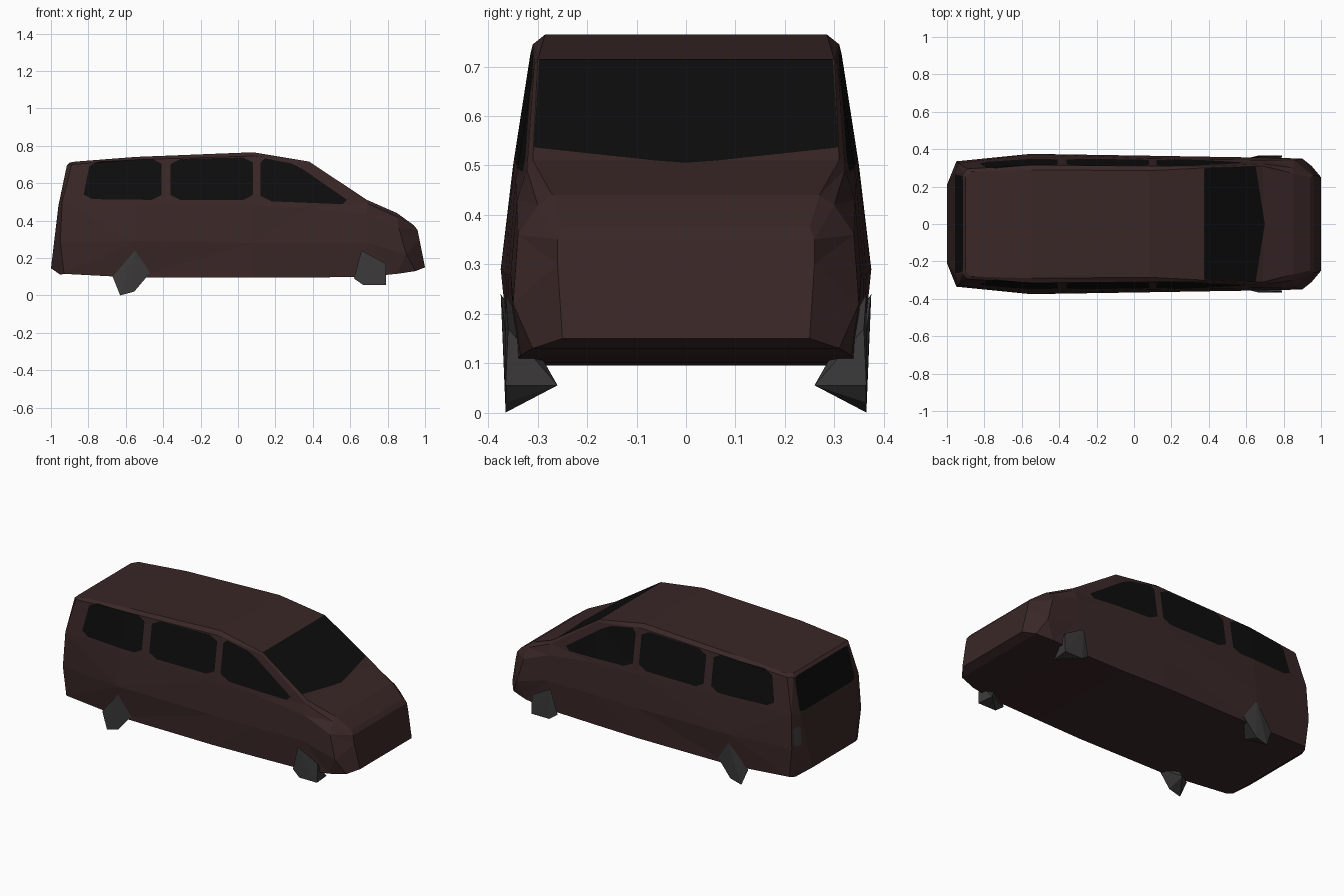
import bpy
import bmesh
from mathutils import Vector

cube = bpy.data.objects.get("Cube")
if cube:
    bpy.data.objects.remove(cube, do_unlink=True)


def make_material(name, rgb):
    mat = bpy.data.materials.new(name)
    mat.use_nodes = True
    color = (*rgb, 1.0)
    mat.diffuse_color = color
    bsdf = next(n for n in mat.node_tree.nodes if n.type == "BSDF_PRINCIPLED")
    bsdf.inputs["Base Color"].default_value = color
    return mat


paint = make_material("dark maroon paint", (.042, .020, .020))
glass = make_material("black glass", (.004, .004, .004))
rubber = make_material("wheel grey", (.045, .042, .042))


def finish(name, bm, materials):
    mesh = bpy.data.meshes.new(name)
    bm.to_mesh(mesh)
    bm.free()
    for mat in materials:
        mesh.materials.append(mat)
    obj = bpy.data.objects.new(name, mesh)
    bpy.context.collection.objects.link(obj)
    return obj


def inset_panel(bm, outline, axes, facing, limit, index, chamfer=.12):
    """Cut a convex outline into the faces that look along facing and colour it."""
    a, b = axes
    facing = Vector(facing)
    pts = []
    for i, p in enumerate(outline):
        p = Vector(p)
        for other in (outline[i - 1], outline[(i + 1) % len(outline)]):
            pts.append(p.lerp(Vector(other), chamfer))
    middle = sum(pts, Vector((0, 0))) / len(pts)
    planes = []

    def inside():
        bm.normal_update()
        found = []
        for f in bm.faces:
            c = f.calc_center_median()
            if f.normal.dot(facing) > limit and all((c - co).dot(no) > 0 for co, no in planes):
                found.append(f)
        return found

    for i, p in enumerate(pts):
        edge = pts[(i + 1) % len(pts)] - p
        across = Vector((-edge.y, edge.x)).normalized()
        if across.dot(middle - p) < 0:
            across = -across
        co, no = Vector((0, 0, 0)), Vector((0, 0, 0))
        co[a], co[b] = p
        no[a], no[b] = across
        faces = inside()
        edges = list({e for f in faces for e in f.edges})
        verts = list({v for f in faces for v in f.verts})
        bmesh.ops.bisect_plane(bm, geom=verts + edges + faces, dist=.00001,
                               plane_co=co, plane_no=no)
        planes.append((co, no))
    for f in inside():
        f.material_index = index


# Body: half sections from tail to nose, each running from floor to roof
def section(x, *rows):
    return [(x, y, z) for y, z in rows]


stations = [
    [(-.95, .30, .11), (-1, .21, .145), (-.96, .27, .48), (-.915, .27, .695), (-.90, .25, .71)],
    [(-.93, .33, .115), (-.95, .335, .29), (-.94, .325, .5), (-.89, .295, .70), (-.87, .28, .715)],
    section(-.55, (.355, .095), (.375, .29), (.35, .5), (.315, .725), (.29, .74)),
    section(.08, (.36, .095), (.365, .28), (.35, .48), (.31, .745), (.285, .765)),
    section(.38, (.35, .095), (.36, .28), (.345, .47), (.307, .703), (.30, .715)),
    section(.69, (.345, .1), (.355, .28), (.342, .43), (.322, .492), (.31, .51)),
    [(.85, .335, .115), (.90, .35, .22), (.86, .34, .36), (.85, .30, .42), (.85, .27, .44)],
    [(.95, .31, .13), (1, .25, .15), (.97, .26, .30), (.96, .26, .35), (.94, .25, .375)],
]

bm = bmesh.new()
rings = []
for half in stations:
    left = [bm.verts.new(p) for p in half]
    right = [bm.verts.new((x, -y, z)) for x, y, z in half]
    rings.append(left + right[::-1])
for r, s in zip(rings, rings[1:]):
    for i in range(len(r)):
        j = (i + 1) % len(r)
        bm.faces.new((r[i], r[j], s[j], s[i]))
for ring in (rings[0], rings[-1]):
    for i in range(len(ring) // 2 - 1):
        bm.faces.new((ring[i], ring[i + 1], ring[-2 - i], ring[-1 - i]))
bmesh.ops.triangulate(bm, faces=bm.faces[:])
bmesh.ops.recalc_face_normals(bm, faces=bm.faces[:])

# Side windows, the same on both sides
side_windows = [
    [(-.83, .515), (-.79, .715), (-.41, .73), (-.41, .51)],
    [(-.36, .51), (-.36, .728), (.08, .738), (.08, .51)],
    [(.12, .505), (.12, .737), (.31, .70), (.62, .485)],
]
for side in (1, -1):
    for outline in side_windows:
        inset_panel(bm, outline, (0, 2), (0, side, 0), .6, 1)

# Windscreen, rear window and the left tail light
inset_panel(bm, [(.375, -.297), (.375, .297), (.65, .308), (.70, 0), (.65, -.308)],
            (0, 1), (0, 0, 1), .5, 1, .01)
inset_panel(bm, [(-.265, .49), (.265, .49), (.255, .695), (-.255, .695)],
            (1, 2), (-1, 0, 0), .6, 1, .05)
inset_panel(bm, [(.27, .30), (.32, .30), (.32, .41), (.27, .41)],
            (1, 2), (-1, 0, 0), .3, 2)
finish("van_body", bm, [paint, glass, rubber])

# Wheels: jagged wedges that taper inward from the outer face
wheel_shapes = {
    "rear": [(-.63, .365, 0), (-.555, .365, .02), (-.67, .355, .10),
             (-.47, .36, .12), (-.55, .375, .24), (-.56, .26, .055)],
    "front": [(.62, .355, .09), (.67, .365, .055), (.79, .365, .055),
              (.79, .36, .17), (.66, .365, .24), (.78, .26, .055)],
}
for name, points in wheel_shapes.items():
    for label, side in (("left", 1), ("right", -1)):
        bm = bmesh.new()
        for x, y, z in points:
            bm.verts.new((x, y * side, z))
        bmesh.ops.convex_hull(bm, input=bm.verts[:])
        bmesh.ops.recalc_face_normals(bm, faces=bm.faces[:])
        finish(f"{name}_{label}_wheel", bm, [rubber])
